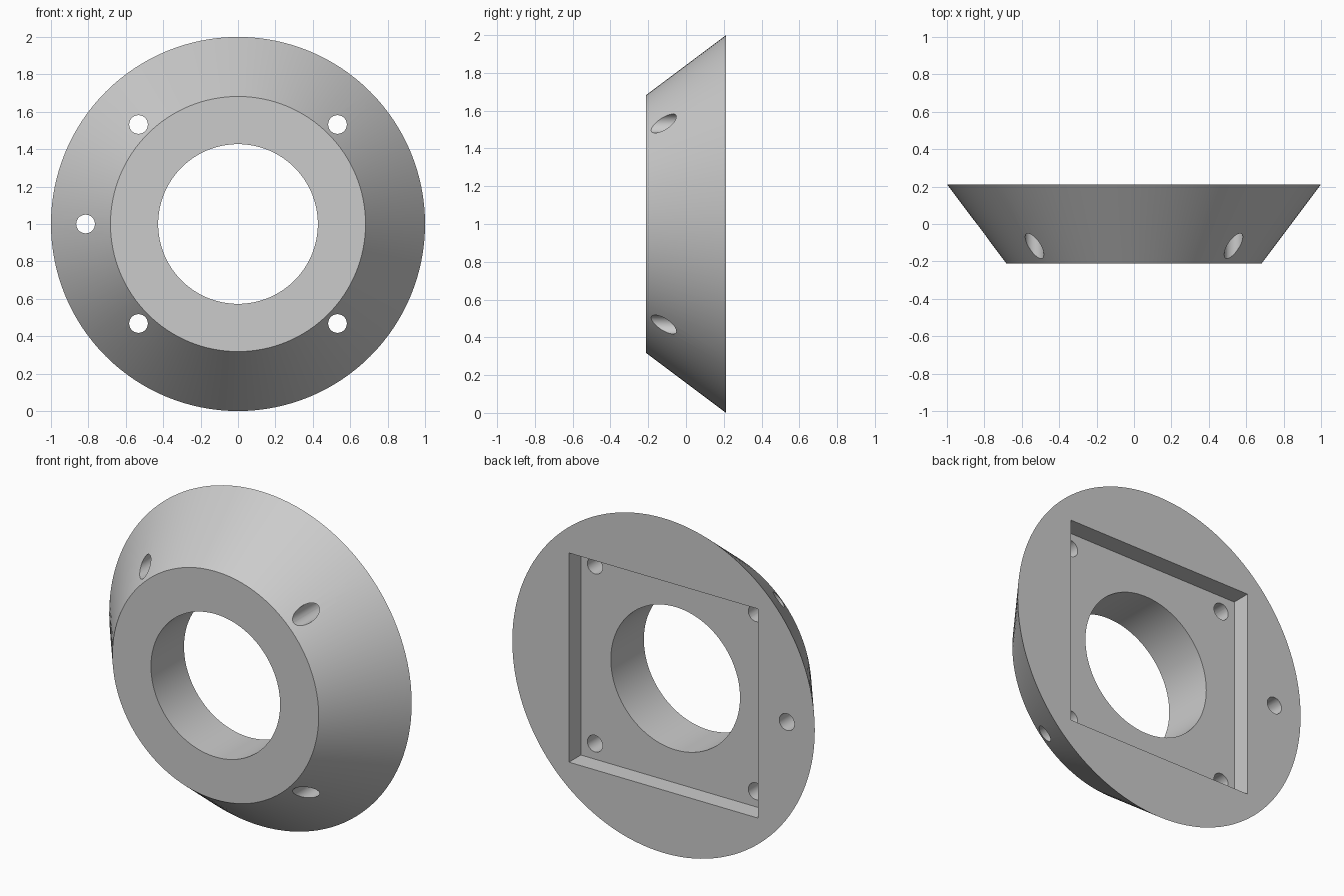
import bpy
import math

HALF = 0.212       # half thickness of the ring
POCKET = 0.112     # depth of the square recess

cube = bpy.data.objects.get("Cube")
if cube:
    bpy.data.objects.remove(cube, do_unlink=True)

# Single grey material
grey = bpy.data.materials.new("plain_grey")
grey.use_nodes = True
colour = (0.6, 0.6, 0.6, 1)
grey.diffuse_color = colour
grey.node_tree.nodes["Principled BSDF"].inputs["Base Color"].default_value = colour

# Tapered flange: narrow end to the front, wide end to the back
bpy.ops.mesh.primitive_cone_add(vertices=128, radius1=0.682, radius2=1, depth=2 * HALF,
                                location=(0, 0, 1), rotation=(-math.pi / 2, 0, 0))
flange = bpy.context.object
flange.name = "tapered_flange"
flange.data.materials.append(grey)


def cut(cutter, name):
    """Subtract the cutter from the flange, then discard it."""
    cutter.name = name
    cutter.hide_render = True
    cutter.data.materials.append(grey)
    mod = flange.modifiers.new(name, "BOOLEAN")
    mod.operation = "DIFFERENCE"
    mod.solver = "EXACT"
    mod.object = cutter
    bpy.context.view_layer.objects.active = flange
    bpy.ops.object.modifier_apply(modifier=name)
    bpy.data.objects.remove(cutter, do_unlink=True)


def drill(x, z, radius, sides, name):
    """Bore a round hole straight through from front to back."""
    bpy.ops.mesh.primitive_cylinder_add(vertices=sides, radius=radius, depth=1,
                                        location=(x, 0, z), rotation=(math.pi / 2, 0, 0))
    cut(bpy.context.object, name)


# Square recess in the back face
bpy.ops.mesh.primitive_cube_add(size=1, location=(0, HALF, 1))
pocket = bpy.context.object
pocket.scale = (1.25, 2 * POCKET, 1.25)
cut(pocket, "square_recess")

# Central bore, four corner screw holes and one hole on the right side
drill(0, 1, 0.427, 128, "central_bore")
for sx in (-1, 1):
    for sz in (-1, 1):
        drill(0.532 * sx, 1 + 0.532 * sz, 0.05, 32, "screw_hole")
drill(-0.815, 1, 0.05, 32, "side_hole")

# Smooth the walls of the bores and cone, keeping edges crisp
bpy.ops.object.select_all(action="DESELECT")
flange.select_set(True)
bpy.context.view_layer.objects.active = flange
bpy.ops.object.transform_apply(location=False, rotation=True, scale=True)
bpy.ops.object.shade_smooth_by_angle(angle=math.radians(30))
